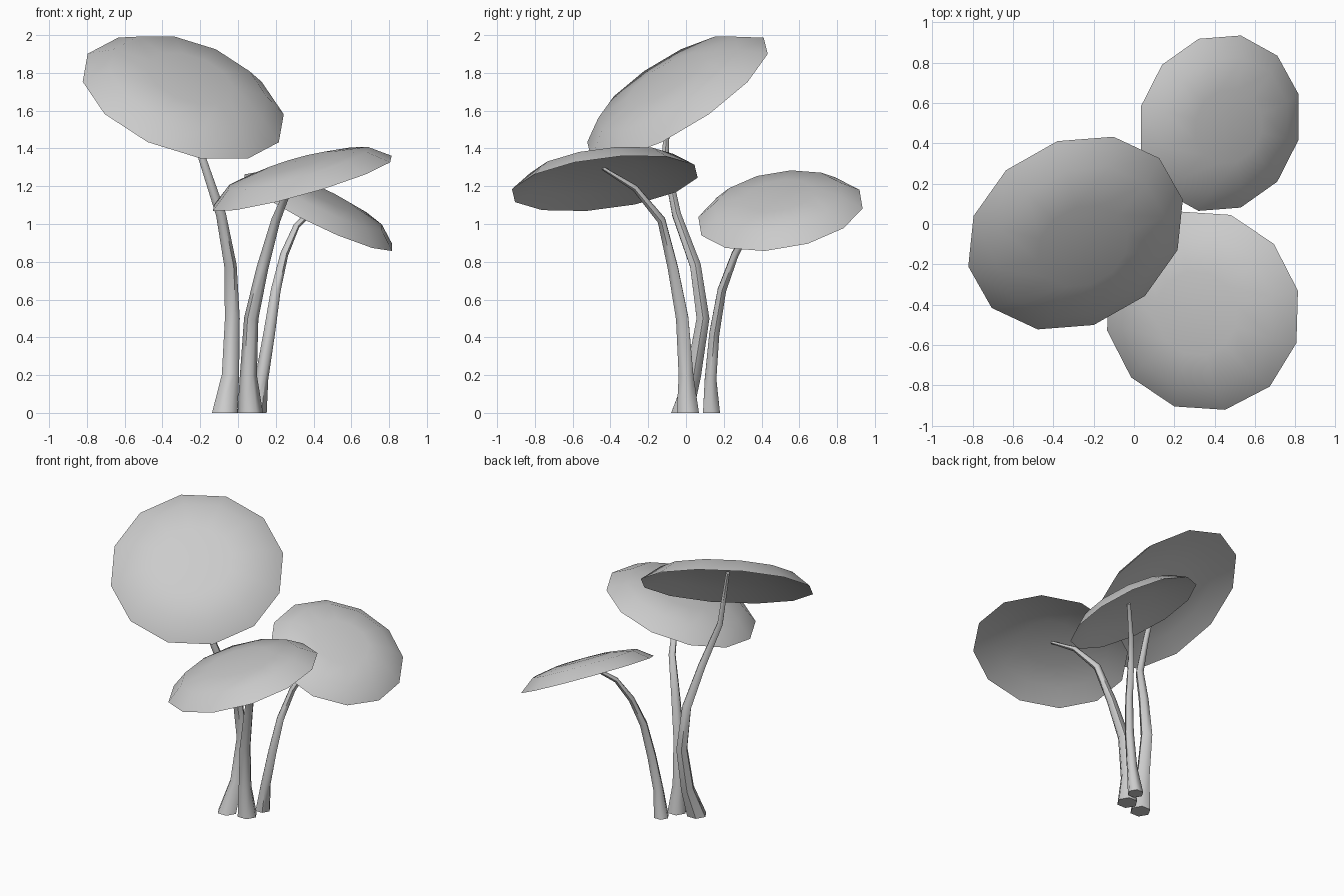
import bpy, bmesh, math
from mathutils import Vector

if "Cube" in bpy.data.objects:
    bpy.data.objects.remove(bpy.data.objects["Cube"])

grey = bpy.data.materials.new("pale grey")
grey.use_nodes = True
colour = (0.6, 0.6, 0.6, 1)
grey.diffuse_color = colour
grey.node_tree.nodes["Principled BSDF"].inputs["Base Color"].default_value = colour


def finish(name, bm):
    """Turn a bmesh into a smooth-shaded object with sharp rims."""
    bmesh.ops.recalc_face_normals(bm, faces=bm.faces)
    mesh = bpy.data.meshes.new(name)
    bm.to_mesh(mesh)
    bm.free()
    mesh.materials.append(grey)
    obj = bpy.data.objects.new(name, mesh)
    bpy.context.collection.objects.link(obj)
    bpy.ops.object.select_all(action="DESELECT")
    obj.select_set(True)
    bpy.context.view_layer.objects.active = obj
    bpy.ops.object.shade_smooth_by_angle(angle=math.radians(60))


def add_ring(bm, centre, u, v, radius, sides):
    step = math.tau / sides
    return [bm.verts.new(centre + radius * (math.cos(i * step) * u + math.sin(i * step) * v))
            for i in range(sides)]


def bridge(bm, a, b):
    for i in range(len(a)):
        j = (i + 1) % len(a)
        bm.faces.new((a[i], a[j], b[j], b[i]))


def fan(bm, ring, tip):
    for i in range(len(ring)):
        bm.faces.new((ring[i], ring[(i + 1) % len(ring)], tip))


# Cap cross-section: (radius, height) as fractions of the rim radius
TOP = [(0.78, 0.165), (0.42, 0.225)]
UNDER = [(0.74, 0.10), (0.4, 0.155)]


def make_cap(name, centre, normal, radius, toward):
    """Shallow twelve-sided dome with a hollow underside, tilted to its normal."""
    c, n = Vector(centre), Vector(normal).normalized()
    dx, dy = toward
    u = Vector((dx, dy, -(n.x * dx + n.y * dy) / n.z)).normalized()
    v = n.cross(u)
    bm = bmesh.new()
    rim = add_ring(bm, c, u, v, radius, 12)
    for profile, peak in ((TOP, 0.24), (UNDER, 0.17)):
        last = rim
        for r, h in profile:
            ring = add_ring(bm, c + n * h * radius, u, v, r * radius, 12)
            bridge(bm, last, ring)
            last = ring
        fan(bm, last, bm.verts.new(c + n * peak * radius))
    finish(name, bm)


def make_stem(name, path, base, top):
    """Tapering six-sided stalk with a flared foot."""
    pts = [Vector(p) for p in path]
    bm = bmesh.new()
    last = None
    for i, p in enumerate(pts):
        t = pts[min(i + 1, len(pts) - 1)] - pts[max(i - 1, 0)]
        t = Vector((0, 0, 1)) if i == 0 else t.normalized()
        u = Vector((0, 1, 0)).cross(t).normalized()
        f = i / (len(pts) - 1)
        radius = base * (1.3 if i == 0 else 1) * (1 - f) + top * f
        ring = add_ring(bm, p, u, t.cross(u), radius, 6)
        if last:
            bridge(bm, last, ring)
        else:
            bm.faces.new(ring)
        last = ring
    bm.faces.new(last)
    finish(name, bm)


# Caps
make_cap("tall_cap", (-0.29, -0.045, 1.667), (0.29, -0.51, 0.81), 0.564, (-0.53, -0.165))
make_cap("front_cap", (0.34, -0.43, 1.215), (-0.27, -0.12, 0.955), 0.505, (0.48, 0.1))
make_cap("back_cap", (0.425, 0.5, 1.06), (0.43, -0.15, 0.89), 0.448, (0.405, 0.15))

# Stems, from the foot up into each cap
make_stem("tall_stem", [(-0.07, -0.02, 0), (-0.04, 0.04, 0.2), (-0.03, 0.09, 0.5),
                        (-0.04, 0.05, 0.78), (-0.09, -0.05, 1.05),
                        (-0.19, -0.11, 1.35), (-0.265, -0.09, 1.74)], 0.052, 0.014)
make_stem("front_stem", [(0.065, 0.01, 0), (0.055, 0, 0.2), (0.07, -0.02, 0.5),
                         (0.13, -0.07, 0.77), (0.2, -0.13, 1.02),
                         (0.27, -0.27, 1.19), (0.32, -0.44, 1.295)], 0.052, 0.01)
make_stem("back_stem", [(0.1, 0.135, 0), (0.125, 0.13, 0.18), (0.165, 0.15, 0.42),
                        (0.2, 0.19, 0.65), (0.245, 0.26, 0.84),
                        (0.31, 0.34, 0.99), (0.45, 0.485, 1.125)], 0.04, 0.012)
